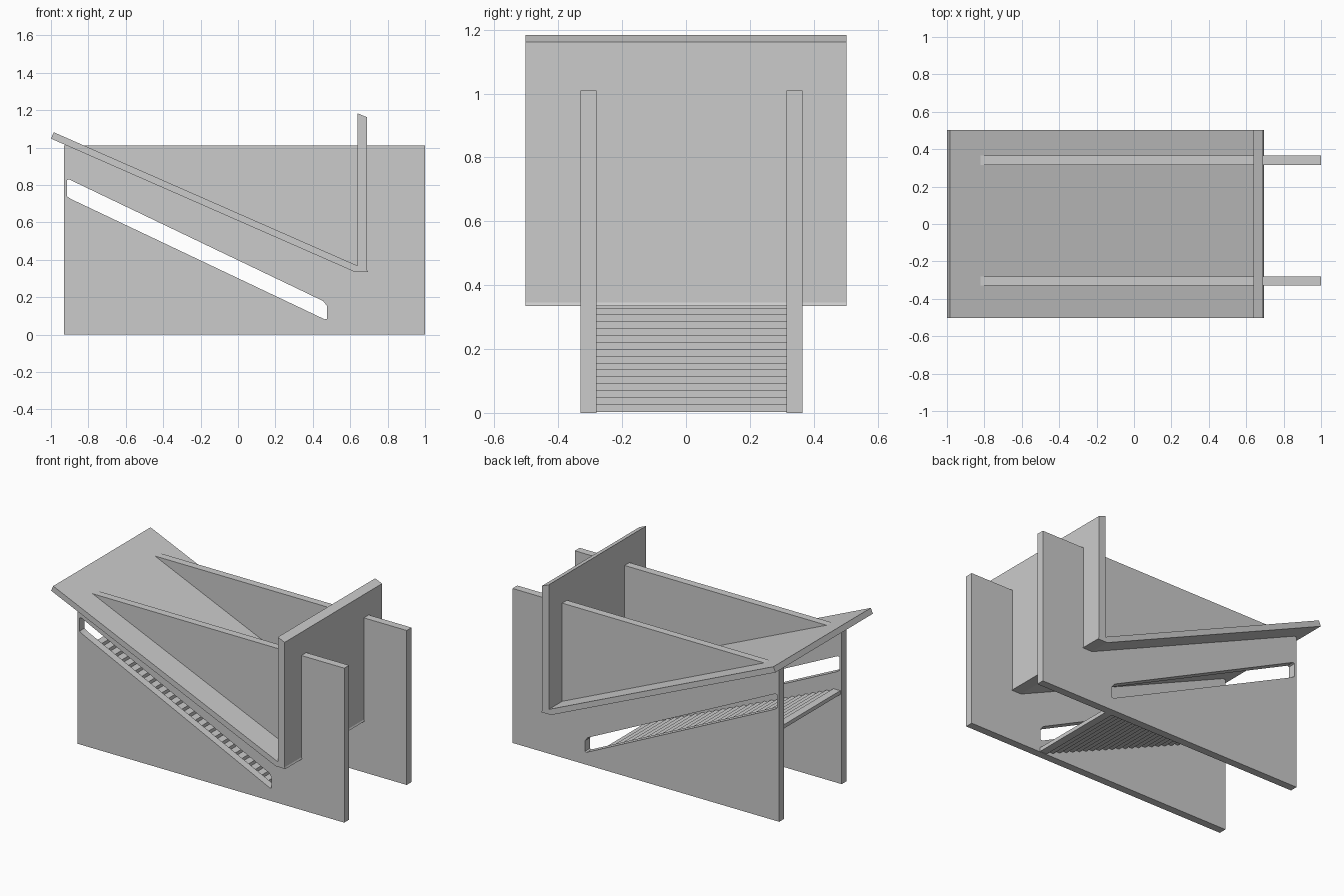
import bpy
from math import pi

if "Cube" in bpy.data.objects:
    bpy.data.objects.remove(bpy.data.objects["Cube"])


def plate(name, y0, y1, *outlines):
    """Extrude an x/z outline (further outlines become holes) from y0 to y1."""
    cu = bpy.data.curves.new(name + "_profile", 'CURVE')
    cu.dimensions = '2D'
    cu.fill_mode = 'BOTH'
    cu.extrude = (y1 - y0) / 2
    for pts in outlines:
        sp = cu.splines.new('POLY')
        sp.points.add(len(pts) - 1)
        for p, (x, z) in zip(sp.points, pts):
            p.co = (x, z, 0, 1)
        sp.use_cyclic_u = True
    tmp = bpy.data.objects.new(name + "_tmp", cu)
    bpy.context.collection.objects.link(tmp)
    bpy.context.view_layer.update()
    deps = bpy.context.evaluated_depsgraph_get()
    mesh = bpy.data.meshes.new_from_object(tmp.evaluated_get(deps))
    bpy.data.objects.remove(tmp)
    for f in mesh.polygons:
        f.use_smooth = False
    ob = bpy.data.objects.new(name, mesh)
    ob.rotation_euler.x = pi / 2
    ob.location.y = (y0 + y1) / 2
    bpy.context.collection.objects.link(ob)
    return ob


# Two upright side panels, each with a slanted slot
panel = [(-0.93, 0), (1.0, 0), (1.0, 1.01), (-0.93, 1.01)]
slot = [(-0.915, 0.74), (-0.895, 0.726), (0.463, 0.082), (0.475, 0.085),
        (0.475, 0.155), (0.455, 0.18), (-0.903, 0.83), (-0.915, 0.825)]
plate("front_side_panel", -0.33, -0.28, panel, slot)
plate("back_side_panel", 0.315, 0.365, panel, slot)

# Sloping board and upright back board
plate("sloping_board", -0.503, 0.503,
      [(-1.0, 1.048), (0.625, 0.335), (0.64, 0.335), (0.64, 0.368), (-0.985, 1.082)])
plate("back_board", -0.503, 0.503,
      [(0.64, 0.335), (0.695, 0.335), (0.69, 0.345), (0.69, 1.162), (0.64, 1.183)])

# Stepped run of overlapping slats between the panels
slat = plate("stepped_slats", -0.28, 0.315,
             [(0.43, 0.003), (0.48, 0.003), (0.48, 0.028), (0.43, 0.028)])
steps = slat.modifiers.new("steps", 'ARRAY')
steps.count = 28
steps.use_relative_offset = False
steps.use_constant_offset = True
steps.constant_offset_displace = (-0.05, 0.0215, 0)
